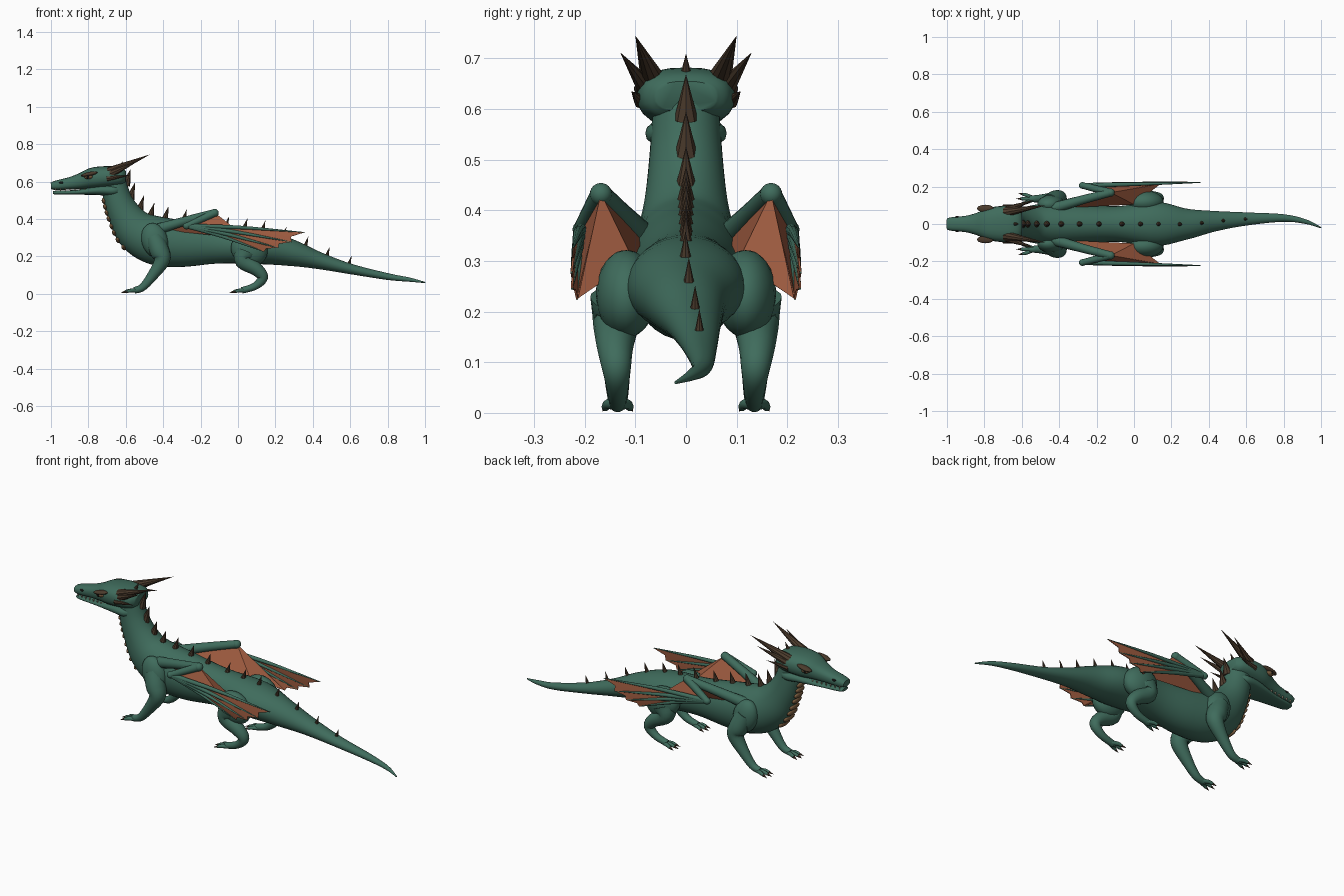
import bpy, bmesh, math
from mathutils import Vector as V

if "Cube" in bpy.data.objects:
    bpy.data.objects.remove(bpy.data.objects["Cube"])


def material(name, rgb):
    m = bpy.data.materials.new(name)
    m.use_nodes = True
    m.diffuse_color = (*rgb, 1)
    bsdf = m.node_tree.nodes["Principled BSDF"]
    bsdf.inputs["Base Color"].default_value = (*rgb, 1)
    bsdf.inputs["Roughness"].default_value = 0.7
    return m


GREEN = material("scale green", (.05, .15, .108))
HORN = material("horn brown", (.07, .043, .025))
WING = material("membrane rust", (.36, .11, .053))
PLATE = material("throat tan", (.2, .11, .05))
BONE = material("tooth bone", (.5, .42, .3))
DARK = material("pupil black", (.008, .007, .006))


def finish(name, bm, mat, smooth=True):
    bmesh.ops.recalc_face_normals(bm, faces=bm.faces[:])
    me = bpy.data.meshes.new(name)
    bm.to_mesh(me)
    bm.free()
    me.materials.append(mat)
    if smooth:
        me.polygons.foreach_set("use_smooth", [True] * len(me.polygons))
        me.set_sharp_from_angle(angle=math.radians(45))
    ob = bpy.data.objects.new(name, me)
    bpy.context.collection.objects.link(ob)
    return ob


def spline(points, steps):
    """Catmull-Rom samples through tuples of any length."""
    out, n = [], len(points)
    for i in range(n - 1):
        quad = [points[min(max(i + k, 0), n - 1)] for k in (-1, 0, 1, 2)]
        for s in range(steps):
            t = s / steps
            out.append([.5 * (2 * b + (c - a) * t + (2 * a - 5 * b + 4 * c - d) * t * t
                              + (3 * b - a - 3 * c + d) * t ** 3) for a, b, c, d in zip(*quad)])
    return out + [list(points[-1])]


def frames(points, steps):
    """Centre, side, up and radii along a path of (x, y, z, width, height)."""
    rows = spline(points, steps)
    cs = [V(r[:3]) for r in rows]
    out = []
    for i, r in enumerate(rows):
        t = (cs[min(i + 1, len(cs) - 1)] - cs[max(i - 1, 0)]).normalized()
        side = (V((0, 1, 0)) - t * t.y).normalized()
        out.append((cs[i], side, side.cross(t), max(r[3], .002), max(r[4], .002)))
    return out


def loft(name, points, mat=GREEN, sides=20, steps=5, power=1.0):
    bm, rings = bmesh.new(), []
    soft = lambda v: math.copysign(abs(v) ** power, v)
    for c, side, up, w, h in frames(points, steps):
        angles = [math.tau * k / sides for k in range(sides)]
        rings.append([bm.verts.new(c + side * w * soft(math.cos(a)) + up * h * soft(math.sin(a)))
                      for a in angles])
    for a, b in zip(rings, rings[1:]):
        for k in range(sides):
            j = (k + 1) % sides
            bm.faces.new((a[k], a[j], b[j], b[k]))
    bm.faces.new(rings[0])
    bm.faces.new(rings[-1])
    return finish(name, bm, mat)


def tube(name, points, mat=GREEN, **kw):
    return loft(name, [(*p, p[3]) for p in points], mat, **kw)


def spike(name, base, tip, r, mat=HORN, sides=8):
    base, tip = V(base), V(tip)
    bm = bmesh.new()
    bmesh.ops.create_cone(bm, cap_ends=True, segments=sides, radius1=r, radius2=0,
                          depth=(tip - base).length)
    ob = finish(name, bm, mat, False)
    ob.location = (base + tip) / 2
    ob.rotation_euler = (tip - base).to_track_quat('Z', 'Y').to_euler()
    return ob


def ellipsoid(name, centre, radii, mat=GREEN, tilt=0):
    bm = bmesh.new()
    bmesh.ops.create_uvsphere(bm, u_segments=20, v_segments=12, radius=1)
    ob = finish(name, bm, mat)
    ob.location, ob.scale, ob.rotation_euler = centre, radii, (0, tilt, 0)
    return ob


# Tail, torso and neck in one sweep
BODY = [(1, -.02, .06, .003, .003), (.92, .012, .075, .012, .011), (.8, .032, .092, .02, .018),
        (.6, .027, .133, .035, .028), (.43, .015, .178, .055, .046), (.28, 0, .22, .083, .072),
        (.12, 0, .25, .118, .092), (-.1, 0, .262, .095, .1), (-.3, 0, .268, .108, .125),
        (-.44, 0, .285, .115, .13), (-.54, 0, .335, .1, .115), (-.605, 0, .42, .082, .09),
        (-.645, 0, .51, .072, .075), (-.665, 0, .6, .066, .068)]
loft("body", BODY, sides=32)

# Head and lower jaw
loft("head", [(-1, 0, .577, .03, .018), (-.97, 0, .58, .037, .026), (-.9, 0, .59, .044, .033),
              (-.84, 0, .602, .06, .043), (-.77, 0, .619, .088, .057), (-.68, 0, .626, .097, .056),
              (-.625, 0, .626, .086, .047), (-.6, 0, .625, .06, .03)], power=.8, sides=24)
loft("lower_jaw", [(-.99, 0, .541, .024, .008), (-.96, 0, .541, .034, .011),
                   (-.86, 0, .543, .048, .013), (-.74, 0, .553, .074, .026),
                   (-.67, 0, .552, .08, .03), (-.635, 0, .555, .065, .026)], power=.8)

# Spine spikes and throat plates follow the body
rail = frames(BODY, 14)
tops = [c + up * h for c, _, up, _, h in rail]
for i, x in enumerate([-.595, -.57, -.525, -.465, -.39, -.295, -.19, -.07, .035, .135,
                       .245, .365, .475, .59]):
    p = min(tops, key=lambda q: abs(q.x - x))
    size = .085 - .0022 * i
    spike(f"spine_spike_{i + 1}", p - V((.005, 0, .02)),
          p + V((.25 * size, 0, size - .015)), .024 - .0009 * i)
spike("crown_spike", (-.64, 0, .665), (-.615, 0, .71), .012)
neck = [f for f in rail if f[0].x < -.535]
for i in range(9):
    c, _, up, w, h = neck[int(i * (len(neck) - 9) / 8)]
    p = c - up * h * .97
    ellipsoid(f"throat_plate_{i + 1}", p, (.012, w * .5, .017), PLATE, -.35)

for s, label in ((-1, "left"), (1, "right")):
    def at(x, y, z, *r):
        return (x, s * y, z, *r)

    # Horns, brow, eye, nostril and teeth
    spike(label + "_main_horn", at(-.69, .062, .65), at(-.47, .1, .745), .027, sides=10)
    spike(label + "_side_horn", at(-.68, .077, .64), at(-.53, .13, .712), .02)
    spike(label + "_cheek_horn", at(-.7, .088, .615), at(-.575, .108, .635), .015)
    ellipsoid(label + "_brow", at(-.795, .083, .64), (.045, .02, .011), HORN, -.2)
    ellipsoid(label + "_eye", at(-.8, .082, .625), (.023, .015, .012), PLATE)
    ellipsoid(label + "_pupil", at(-.803, .095, .625), (.006, .004, .009), DARK)
    ellipsoid(label + "_nostril", at(-.945, .036, .594), (.012, .007, .006), DARK)
    for i in range(8):
        x = -.975 + i * .026
        y = .028 + .0027 * i
        spike(f"{label}_tooth_{i + 1}", at(x, y, .563), at(x, y, .545), .005, BONE, 6)

    # Front leg
    ellipsoid(label + "_shoulder", at(-.445, .105, .285), (.07, .05, .095), tilt=-.3)
    tube(label + "_front_leg", [at(-.45, .11, .3, .05), at(-.42, .128, .23, .052),
                                at(-.405, .138, .18, .042), at(-.455, .137, .1, .029),
                                at(-.51, .135, .035, .021), at(-.555, .135, .018, .017)])
    # Hind leg
    ellipsoid(label + "_thigh", at(.06, .118, .235), (.1, .06, .085), tilt=.35)
    tube(label + "_hind_leg", [at(.04, .13, .22, .06), at(.03, .138, .175, .046),
                               at(.1, .14, .13, .036), at(.132, .137, .085, .028),
                               at(.09, .135, .04, .02), at(.02, .135, .018, .017)])
    # Toes and claws
    for part, x in (("front", -.545), ("hind", .035)):
        for i in (-1, 0, 1):
            reach = .048 if i else .058
            end = at(x - reach, .135 + i * .024, .011, .008)
            tube(f"{label}_{part}_toe_{i + 2}", [at(x, .135 + i * .006, .017, .011),
                 at(x - reach * .6, .135 + i * .019, .017, .01), end], sides=10)
            spike(f"{label}_{part}_claw_{i + 2}", end[:3],
                  at(x - reach - .027, .135 + i * .03, .003), .007)

    # Folded wing: arm bones, fingers, then the skin between them
    shoulder, elbow = at(-.43, .085, .345), at(-.125, .168, .432)
    wrist, anchor = at(-.275, .206, .362), at(0, .105, .3)
    tips = [at(.355, .222, .328), at(.285, .226, .277), at(.215, .225, .245), at(.14, .215, .225)]
    tube(label + "_wing_upper_arm", [(*shoulder, .03), at(-.28, .128, .39, .024), (*elbow, .021)],
         sides=14)
    tube(label + "_wing_forearm", [(*elbow, .021), (*wrist, .017)], sides=14)
    ellipsoid(label + "_wing_elbow", elbow, (.022, .022, .022))
    ellipsoid(label + "_wing_wrist", wrist, (.02, .018, .018))
    for i, tip in enumerate(tips):
        mid = V(wrist).lerp(V(tip), .45) + V((0, 0, .008))
        tube(f"{label}_wing_finger_{i + 1}", [(*wrist, .013), (*mid, .01), (*tip, .002)], sides=10)
    bm = bmesh.new()
    skin = []
    for a, b in zip(tips, tips[1:]):
        notch = V(a).lerp(V(b), .5).lerp(V(wrist), .06)
        skin += [(wrist, a, notch), (wrist, notch, b)]
    skin += [(wrist, tips[-1], elbow), (elbow, tips[-1], anchor), (elbow, anchor, shoulder)]
    for tri in skin:
        bm.faces.new([bm.verts.new(p) for p in tri])
    bmesh.ops.remove_doubles(bm, verts=bm.verts[:], dist=.0005)
    web = finish(label + "_wing_membrane", bm, WING, False)
    thick = web.modifiers.new("thickness", 'SOLIDIFY')
    thick.thickness, thick.offset = .004, 0
